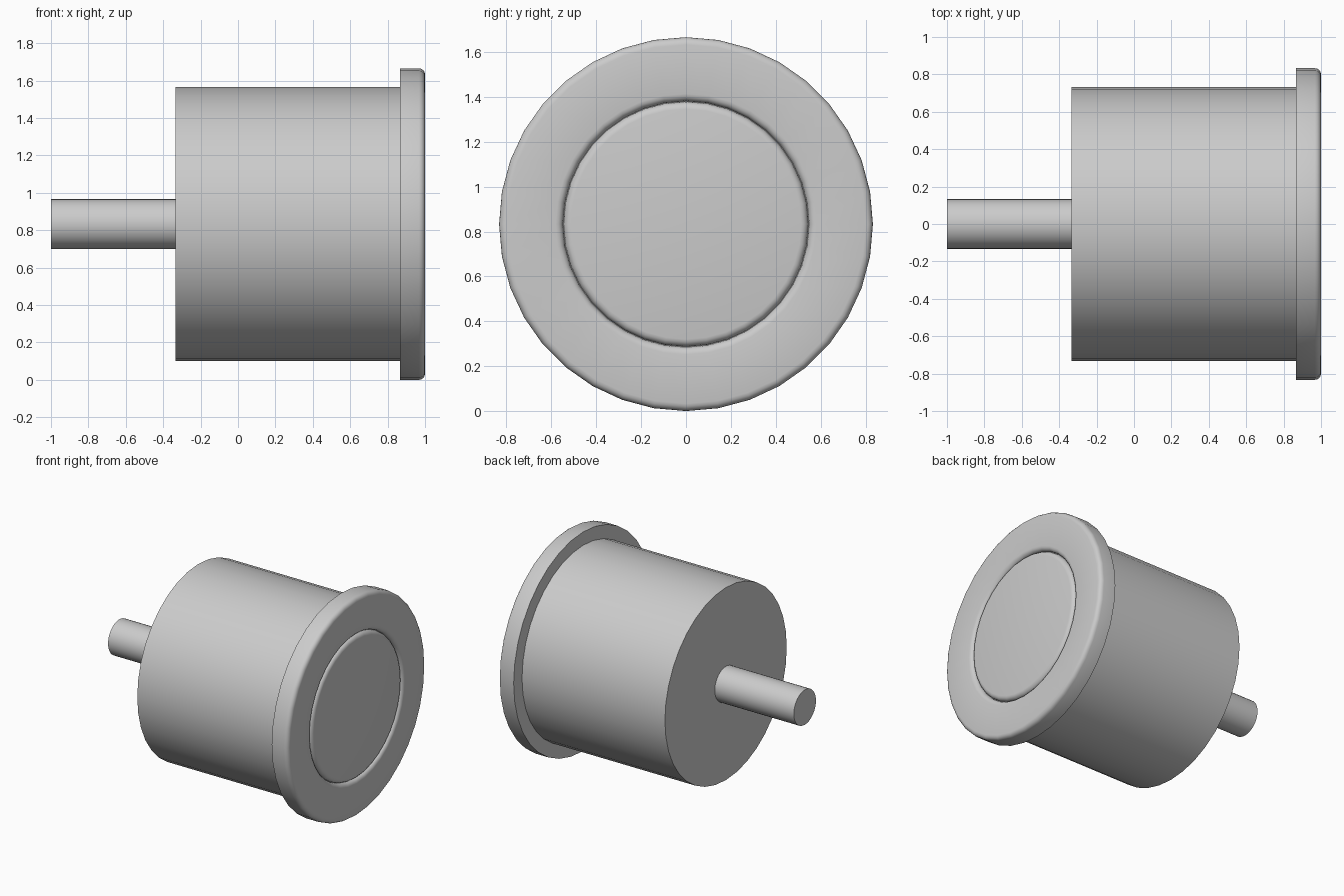
import bpy, bmesh
from math import cos, sin, tau, radians

cube = bpy.data.objects.get("Cube")
if cube:
    bpy.data.objects.remove(cube, do_unlink=True)

AXIS_Z = 0.833
SIDES = 36

grey = bpy.data.materials.new("plain grey")
grey.use_nodes = True
colour = (0.6, 0.6, 0.6, 1)
grey.diffuse_color = colour
grey.node_tree.nodes["Principled BSDF"].inputs["Base Color"].default_value = colour


def fillet(x, r, size, turn, steps=4):
    """Quarter-round from the side wall to the front face; turn is +1 outward, -1 inward."""
    return [(x - size + size * sin(tau / 4 * i / steps),
             r - turn * size * (1 - cos(tau / 4 * i / steps))) for i in range(steps + 1)]


def lathe(name, profile):
    """Spin (x, radius) points around the long axis and cap both ends."""
    bm = bmesh.new()
    rings = [[bm.verts.new((x, r * sin(tau * i / SIDES), AXIS_Z + r * cos(tau * i / SIDES)))
              for i in range(SIDES)] for x, r in profile]
    for a, b in zip(rings, rings[1:]):
        for i in range(SIDES):
            j = (i + 1) % SIDES
            bm.faces.new((a[i], a[j], b[j], b[i]))
    bm.faces.new(rings[0])
    bm.faces.new(rings[-1])
    bmesh.ops.recalc_face_normals(bm, faces=bm.faces)
    mesh = bpy.data.meshes.new(name)
    bm.to_mesh(mesh)
    bm.free()
    mesh.materials.append(grey)
    obj = bpy.data.objects.new(name, mesh)
    bpy.context.collection.objects.link(obj)
    bpy.ops.object.select_all(action='DESELECT')
    obj.select_set(True)
    bpy.context.view_layer.objects.active = obj
    bpy.ops.object.shade_smooth_by_angle(angle=radians(35))


# Shaft at the rear
lathe("shaft", [(-1, 0.133), (-0.335, 0.133)])

# Main drum
lathe("body", [(-0.335, 0.732), (0.867, 0.732)])

# Rim with rounded outer edge and rounded lip around the central recess
lathe("rim", [(0.867, 0.833)] + fillet(1, 0.833, 0.033, 1)
      + fillet(1, 0.548, 0.033, -1)[::-1])

# Round button set in the recess
lathe("button", [(0.95, 0.546)] + fillet(1, 0.546, 0.033, 1))
